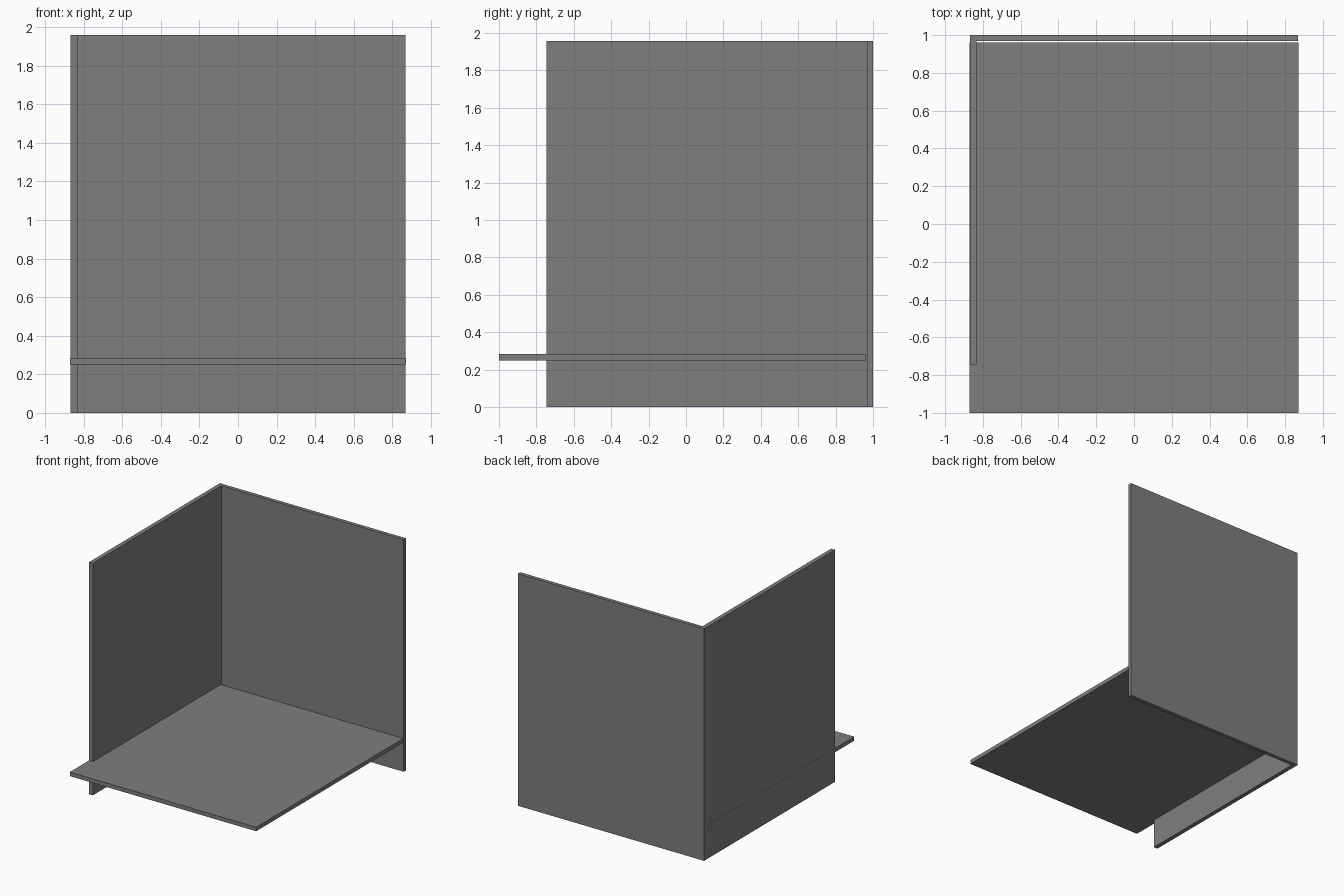
import bpy

if "Cube" in bpy.data.objects:
    bpy.data.objects.remove(bpy.data.objects["Cube"])

# Dark grey shared by all boards
grey = bpy.data.materials.new("dark_grey")
grey.diffuse_color = (0.21, 0.21, 0.21, 1)
grey.use_nodes = True
grey.node_tree.nodes["Principled BSDF"].inputs["Base Color"].default_value = grey.diffuse_color


def panel(name, lo, hi):
    """Axis-aligned board spanning two opposite corners."""
    bpy.ops.mesh.primitive_cube_add(size=1, location=[(a + b) / 2 for a, b in zip(lo, hi)])
    ob = bpy.context.object
    ob.name = name
    ob.scale = [b - a for a, b in zip(lo, hi)]
    bpy.ops.object.transform_apply(location=False, rotation=False, scale=True)
    ob.data.materials.append(grey)
    return ob


# Upright back board
panel("back_panel", (-0.869, 0.968, 0), (0.869, 1.0, 1.958))
# Upright left board, butting against the back
panel("side_panel", (-0.869, -0.745, 0), (-0.833, 0.968, 1.958))
# Horizontal shelf, overhanging the front, with a hairline gap at the back
panel("shelf", (-0.87, -1.0, 0.25), (0.87, 0.96, 0.284))
